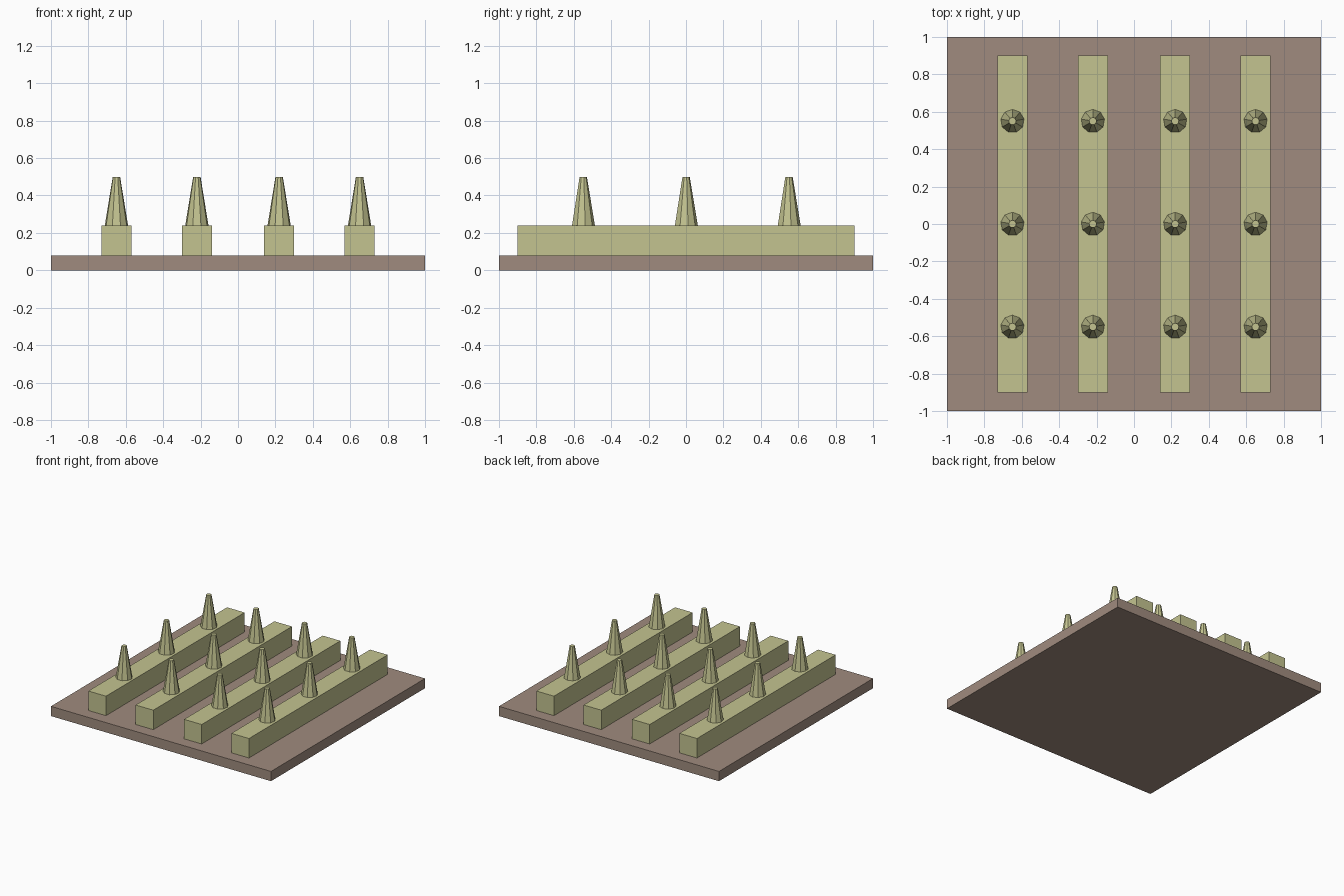
import bpy

if "Cube" in bpy.data.objects:
    bpy.data.objects.remove(bpy.data.objects["Cube"])


def material(name, color):
    m = bpy.data.materials.new(name)
    m.diffuse_color = color
    m.use_nodes = True
    m.node_tree.nodes["Principled BSDF"].inputs["Base Color"].default_value = m.diffuse_color
    return m


soil = material("soil", (0.35, 0.26, 0.21, 1))
green = material("pale_green", (0.55, 0.55, 0.28, 1))


def box(name, loc, size, mat):
    bpy.ops.mesh.primitive_cube_add(size=1, location=loc)
    o = bpy.context.object
    o.name = name
    o.scale = size
    bpy.ops.object.transform_apply(location=False, rotation=False, scale=True)
    o.data.materials.append(mat)


# Ground slab
box("base_slab", (0, 0, 0.04), (2, 2, 0.08), soil)

# Raised rows, each with three tapered spikes
for i, x in enumerate((-0.65, -0.22, 0.22, 0.65)):
    box(f"row_{i + 1}", (x, 0, 0.16), (0.16, 1.8, 0.16), green)
    for j, y in enumerate((-0.55, 0, 0.55)):
        bpy.ops.mesh.primitive_cone_add(vertices=9, radius1=0.063, radius2=0.02,
                                        depth=0.26, location=(x, y, 0.37))
        spike = bpy.context.object
        spike.name = f"spike_{i + 1}_{j + 1}"
        spike.data.materials.append(green)
